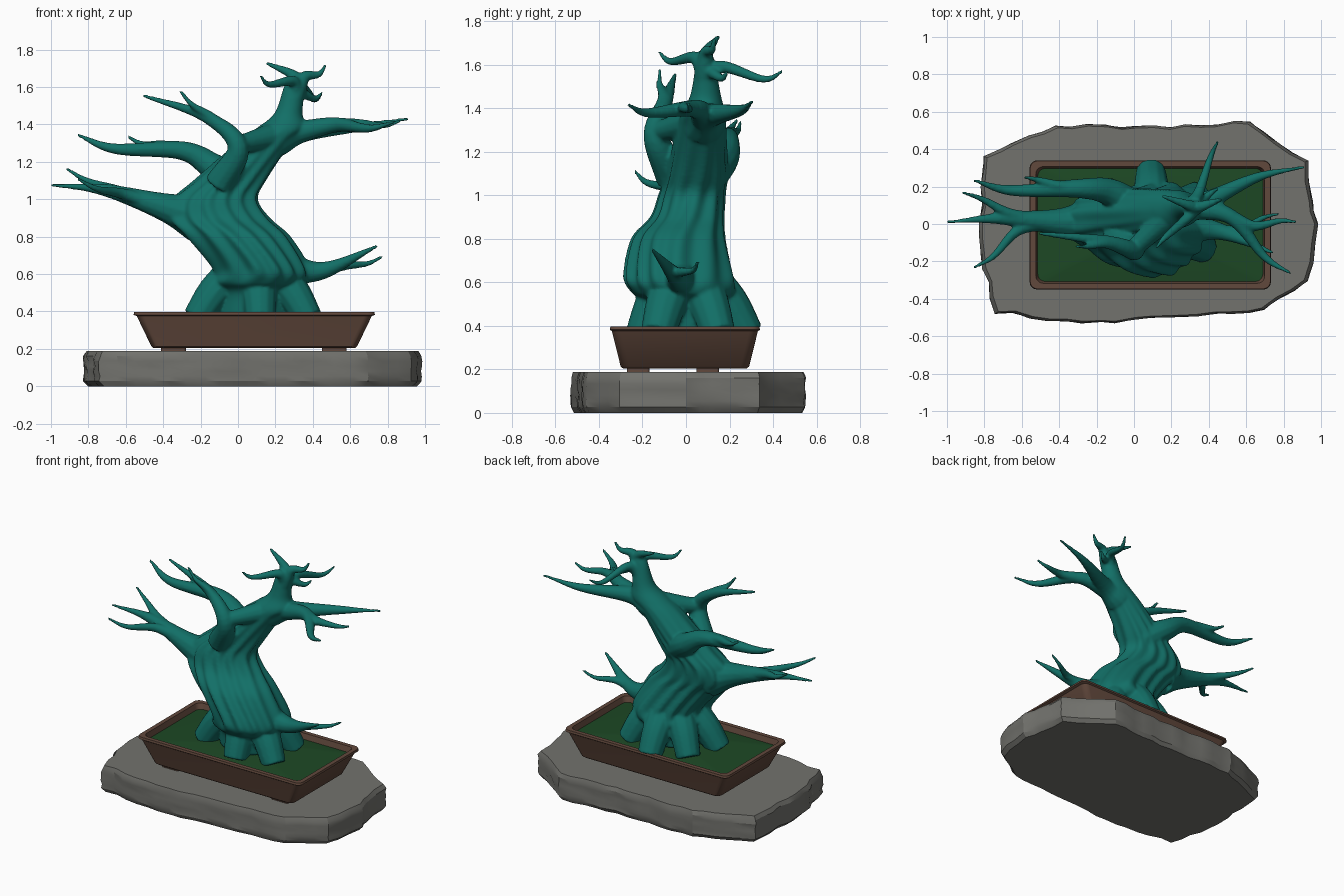
import bpy, bmesh, math, random
from mathutils import Vector

if "Cube" in bpy.data.objects:
    bpy.data.objects.remove(bpy.data.objects["Cube"])

random.seed(4)


def material(name, rgb):
    m = bpy.data.materials.new(name)
    m.diffuse_color = (*rgb, 1)
    m.use_nodes = True
    m.node_tree.nodes["Principled BSDF"].inputs["Base Color"].default_value = m.diffuse_color
    return m


def loft(bm, rings):
    """Skin a list of equal-length rings and cap both ends."""
    vs = [[bm.verts.new(p) for p in r] for r in rings]
    n = len(vs[0])
    for a, b in zip(vs, vs[1:]):
        for i in range(n):
            j = (i + 1) % n
            bm.faces.new((a[i], a[j], b[j], b[i]))
    bm.faces.new(vs[0][::-1])
    bm.faces.new(vs[-1])


def finish(name, bm, mat, angle=None):
    bmesh.ops.recalc_face_normals(bm, faces=bm.faces)
    me = bpy.data.meshes.new(name)
    bm.to_mesh(me)
    bm.free()
    ob = bpy.data.objects.new(name, me)
    bpy.context.collection.objects.link(ob)
    me.materials.append(mat)
    if angle:
        for o in bpy.context.selected_objects:
            o.select_set(False)
        ob.select_set(True)
        bpy.context.view_layer.objects.active = ob
        bpy.ops.object.shade_smooth_by_angle(angle=math.radians(angle))
    return ob


def spline(points, steps=8):
    """Catmull-Rom through vectors of any size."""
    p = [Vector(q) for q in points]
    p = [p[0] * 2 - p[1]] + p + [p[-1] * 2 - p[-2]]
    out = []
    for a, b, c, d in zip(p, p[1:], p[2:], p[3:]):
        for s in range(steps):
            t = s / steps
            out.append((b * 2 + (c - a) * t + (a * 2 - b * 5 + c * 4 - d) * t * t
                        + (b * 3 - a - c * 3 + d) * t ** 3) * 0.5)
    return out + [p[-2]]


def limb(bm, points, r0, r1=.009, power=1.5, n=12):
    """Round tapering limb; returns its smoothed path."""
    path = spline(points)
    u, rings, last = Vector((.31, .9, .3)), [], len(path) - 1
    for i, c in enumerate(path):
        t = (path[min(i + 1, last)] - path[max(i - 1, 0)]).normalized()
        u = (u - t * u.dot(t)).normalized()
        w, r = t.cross(u), r1 + (r0 - r1) * (1 - i / last) ** power
        rings.append([c + (u * math.cos(k * math.tau / n) + w * math.sin(k * math.tau / n)) * r
                      for k in range(n)])
    loft(bm, rings)
    return path


def twig(bm, parent, f, tip, r):
    """Side shoot leaving the parent along its direction, hooking up at the tip."""
    i = int(f * (len(parent) - 2))
    p, tip = parent[i], Vector(tip)
    t, d = (parent[i + 1] - p).normalized(), tip - p
    knee = p + (d + t * d.length) * .2
    return limb(bm, [p, knee, p + d * .75 - Vector((0, 0, .02)), tip], r, power=1.3)


def rounded_rect(cx, cy, hx, hy, r, z):
    pts = []
    for k, (sx, sy) in enumerate(((1, 1), (-1, 1), (-1, -1), (1, -1))):
        for s in range(6):
            a = (k + s / 5) * math.pi / 2
            pts.append((cx + sx * (hx - r) + r * math.cos(a), cy + sy * (hy - r) + r * math.sin(a), z))
    return pts


teal = material("teal_bark", (.006, .16, .135))
clay = material("brown_clay", (.12, .065, .045))
moss = material("moss", (.012, .065, .018))
stone = material("grey_stone", (.17, .17, .155))

# Stone slab: irregular outline, layered chipped sides
outline = [(-.8, .37), (-.42, .53), (.1, .52), (.62, .55), (.76, .43), (.93, .34), (.95, .13), (.99, 0),
           (.93, -.3), (.7, -.46), (0, -.52), (-.28, -.54), (-.74, -.47), (-.83, -.15)]
edge = []
for a, b in zip(outline, outline[1:] + outline[:1]):
    a, b = Vector(a), Vector(b)
    n = max(2, round((b - a).length / .09))
    edge += [a.lerp(b, s / n) + Vector((random.uniform(-.01, .01), random.uniform(-.01, .01))) for s in range(n)]
bm = bmesh.new()
rings = []
for i in range(8):
    s = .968 if i == 0 else .978 if i == 7 else .995
    j = .007 if 0 < i < 7 else 0
    ring = []
    for p in edge:
        k = s + random.uniform(-j, j)
        ring.append((.08 + (p.x - .08) * k, p.y * k, .188 * i / 7))
    rings.append(ring)
loft(bm, rings)
finish("stone_slab", bm, stone, 25)

# Pot: tapered tray with a lip and hollow top (half length, half width = half length - .3)
CX, CY = .087, -.005
bm = bmesh.new()
loft(bm, [rounded_rect(CX, CY, h, h - .3 + e, .04, z) for h, e, z in (
    (.54, .045, .205), (.55, .045, .213), (.628, .007, .375), (.645, 0, .382),
    (.642, 0, .397), (.612, 0, .397), (.6, 0, .35))])
finish("pot", bm, clay, 35)

# Pot feet
for x in (-.345, .515):
    for y in (-.22, .10):
        bm = bmesh.new()
        loft(bm, [rounded_rect(x, y, .066, .052, .012, z) for z in (.183, .215)])
        finish("pot_foot", bm, clay, 35)

# Soil: shallow mossy mound
bm = bmesh.new()
loft(bm, [rounded_rect(CX, CY, .604 * k, .308 * k, .035 * k, .382 - .025 * k * k) for k in (1, .85, .6, .3)])
finish("soil", bm, moss, 40)

# Tree trunk: sections of (z, centre x, centre y, radius x, radius y), furrowed
bm = bmesh.new()
trunk = spline([
    (.38, .09, 0, .2, .17), (.5, .1, 0, .2, .19), (.555, .11, -.01, .255, .24), (.63, .12, -.03, .25, .245),
    (.8, 0, -.03, .27, .21), (.9, -.1, .01, .265, .165), (1, -.12, .03, .225, .15),
    (1.1, -.04, .05, .19, .14), (1.3, .14, .07, .145, .115), (1.38, .23, .08, .13, .1),
    (1.46, .27, .09, .075, .07), (1.6, .3, .09, .055, .045), (1.65, .3, .09, .03, .03)])
rings = []
for z, cx, cy, rx, ry in trunk:
    amp = .05 * max(0, min(1, (z - .54) / .08, (1.4 - z) / .35))
    ring = []
    for i in range(96):
        a = i * math.tau / 96
        k = 1 + amp * (math.sin(13 * a + 2 * math.sin(2 * a + 3 * z)) + .6 * math.sin(5 * a + 4 * z))
        ring.append((cx + rx * k * math.cos(a), cy + ry * k * math.sin(a), z))
    rings.append(ring)
loft(bm, rings)

# Roots spreading from the trunk foot
for x, y in ((-.22, -.06), (.12, -.2), (.375, -.13), (.34, .15), (.09, .28), (-.14, .17)):
    at = lambda f, z: (.1 + (x - .1) * f, y * f, z)
    limb(bm, [at(.35, .6), at(.7, .5), at(1, .36)], .11, .08, 1)

# Lower left fan
low = limb(bm, [(-.22, .02, .9), (-.4, .01, .96), (-.72, .03, 1.05), (-1, .01, 1.075)], .13)
twig(bm, low, .45, (-.92, .17, 1.165), .045)
twig(bm, low, .42, (-.86, -.235, 1.11), .045)

# Middle left branch, behind
mid = limb(bm, [(0, .08, 1.08), (-.13, .17, 1.17), (-.3, .19, 1.26), (-.66, .18, 1.27), (-.86, .235, 1.345)],
           .1, power=1.1)
twig(bm, mid, .5, (-.59, .25, 1.335), .045)

# Upper left branch, looping in front
up = limb(bm, [(-.1, -.06, 1.08), (0, -.14, 1.28), (-.17, -.09, 1.44), (-.51, -.05, 1.555)], .08, power=1.0)
twig(bm, up, .55, (-.31, -.12, 1.58), .038)
limb(bm, [(.16, .02, 1.33), (0, -.13, 1.29)], .07, .05)

# Upper right fan
right = limb(bm, [(.22, .08, 1.33), (.36, .11, 1.365), (.66, .25, 1.39), (.91, .305, 1.43)], .1)
fork = twig(bm, right, .2, (.84, -.265, 1.415), .065)
twig(bm, fork, .35, (.87, .01, 1.42), .04)

# Lower right branch
side = limb(bm, [(.25, -.03, .63), (.46, -.04, .62), (.745, -.155, .75)], .09, power=1.1)
twig(bm, side, .5, (.775, .055, .695), .035)

# Crown
top = limb(bm, [(.285, .09, 1.5), (.32, .09, 1.64), (.15, .15, 1.73)], .06, power=1.0)
for f, tip in ((.35, (.47, .13, 1.72)), (.25, (.12, -.125, 1.66)), (.1, (.45, .19, 1.57)), (0, (.45, .445, 1.57))):
    twig(bm, top, f, tip, .045)
tree = finish("tree", bm, teal)

# Fuse trunk, roots and branches into one smooth skin
rm = tree.modifiers.new("fuse", 'REMESH')
rm.mode, rm.voxel_size, rm.use_smooth_shade = 'VOXEL', .009, True
sm = tree.modifiers.new("soften", 'SMOOTH')
sm.factor, sm.iterations = .5, 5
